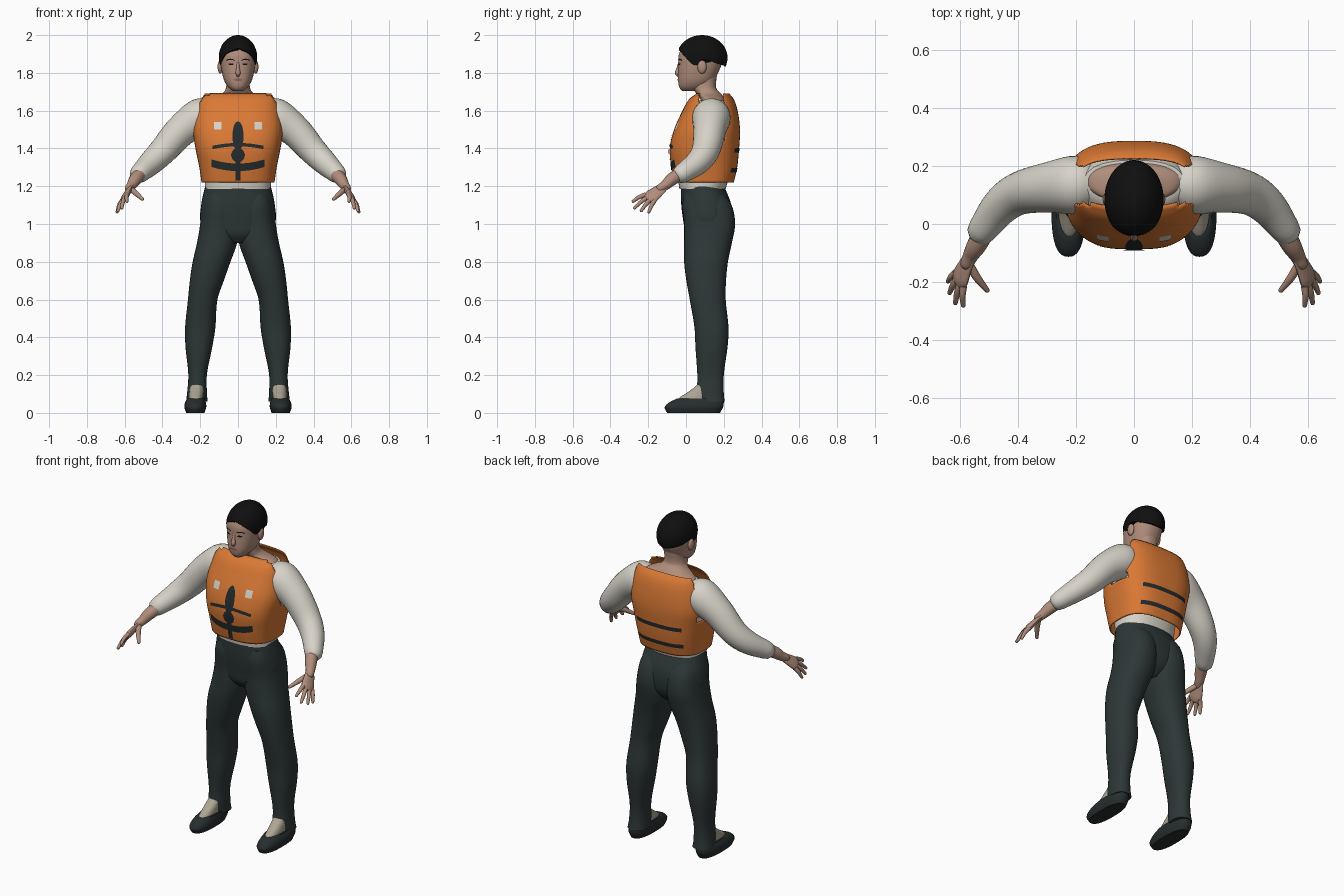
import bpy, bmesh, math
from mathutils import Vector

if "Cube" in bpy.data.objects:
    bpy.data.objects.remove(bpy.data.objects["Cube"])


def material(name, r, g, b):
    m = bpy.data.materials.new(name)
    m.use_nodes = True
    m.diffuse_color = (r, g, b, 1)
    bsdf = m.node_tree.nodes["Principled BSDF"]
    bsdf.inputs["Base Color"].default_value = (r, g, b, 1)
    bsdf.inputs["Roughness"].default_value = 0.8
    return m


SKIN = material("skin", .44, .27, .2)
SHIRT = material("off white cloth", .68, .65, .58)
ORANGE = material("orange vest", .7, .19, .035)
TROUSER = material("dark green cloth", .026, .038, .038)
STRAP = material("charcoal strap", .018, .024, .026)
HAIR = material("black hair", .005, .005, .005)
SOCK = material("beige sock", .42, .38, .3)
LIP = material("lips", .3, .14, .11)
SHOE = material("dark shoe", .02, .027, .027)


def interp(rows, t):
    """Smooth interpolation of table rows keyed by their first value."""
    i = 0
    while i < len(rows) - 2 and t > rows[i + 1][0]:
        i += 1

    def slope(j, k):
        a, b = rows[max(j - 1, 0)], rows[min(j + 1, len(rows) - 1)]
        return (b[k] - a[k]) / (b[0] - a[0])
    p, q = rows[i], rows[i + 1]
    h = q[0] - p[0]
    u = (t - p[0]) / h
    out = []
    for k in range(1, len(p)):
        s0, s1, d = slope(i, k) * h, slope(i + 1, k) * h, q[k] - p[k]
        out.append(p[k] + u * (s0 + u * (3 * d - 2 * s0 - s1 + u * (s0 + s1 - 2 * d))))
    return out


def make(name, rings, mat, side=1, closed=True, caps=True, cut=None):
    """Skin a list of point rings into a smooth mesh object."""
    bm = bmesh.new()
    grid = [[bm.verts.new((side * p[0], p[1], p[2])) for p in ring] for ring in rings]
    n = len(grid[0])
    for a, b in zip(grid, grid[1:]):
        for j in range(n if closed else n - 1):
            k = (j + 1) % n
            bm.faces.new((a[j], a[k], b[k], b[j]))
    if caps:
        bm.faces.new(grid[0])
        bm.faces.new(grid[-1])
    if cut:
        gone = [f for f in bm.faces if cut(f.calc_center_median())]
        bmesh.ops.delete(bm, geom=gone, context='FACES')
    bmesh.ops.recalc_face_normals(bm, faces=bm.faces[:])
    me = bpy.data.meshes.new(name)
    bm.to_mesh(me)
    bm.free()
    me.materials.append(mat)
    me.polygons.foreach_set("use_smooth", [True] * len(me.polygons))
    me.set_sharp_from_angle(angle=math.radians(50))
    ob = bpy.data.objects.new(name, me)
    bpy.context.collection.objects.link(ob)
    return ob


def power(v, e):
    return math.copysign(abs(v) ** e, v)


def loft(name, rows, mat, p=2.3, steps=32, n=40, **kw):
    """Stack superellipses; rows hold height, half width, front, back, centre x."""
    rings = []
    for i in range(steps + 1):
        z = rows[0][0] + (rows[-1][0] - rows[0][0]) * i / steps
        rx, yf, yb, cx = interp(rows, z)
        rings.append([(cx + rx * power(math.cos(a), 2 / p),
                       (yf + yb) / 2 + (yb - yf) / 2 * power(math.sin(a), 2 / p), z)
                      for a in (math.tau * j / n for j in range(n))])
    return make(name, rings, mat, **kw)


def central(*rows):
    return [r + (0,) for r in rows]


def tube(name, pts, mat, wide=Vector((0, 0, 1)), flat=1, n=16, side=1):
    """Round tube through points with a radius each, rounded at the end."""
    rows = [(i,) + tuple(q) for i, q in enumerate(pts)]
    end = len(rows) - 1
    rings = []
    for i in range(end * 5 + 1):
        t = i / 5
        x, y, z, r = interp(rows, t)
        ahead, behind = interp(rows, min(t + .05, end)), interp(rows, max(t - .05, 0))
        tan = (Vector(ahead[:3]) - Vector(behind[:3])).normalized()
        v = tan.cross(wide).normalized()
        u = v.cross(tan)
        rings.append([Vector((x, y, z)) + r * (u * math.cos(a) + v * flat * math.sin(a))
                      for a in (math.tau * j / n for j in range(n))])
    tip = sum(rings[-1], Vector()) / n
    for k in (.85, .5):
        push = tan * (r * flat * math.sqrt(1 - k * k))
        rings.append([tip + (q - tip) * k + push for q in rings[-1 if k > .8 else -2]])
    return make(name, rings, mat, side)


def patch(name, rows, p, mat, cx, cz, w, h, bow=0, back=False, oval=False, lift=.005):
    """Thin plate that follows a lofted surface."""
    cols = []
    for i in range(17):
        u = i / 8 - 1
        hh = h * math.sqrt(max(1 - u * u, .01)) if oval else h
        col = []
        for j in range(9):
            x, z = cx + w * u, cz + bow * u * u + hh * (j / 4 - 1)
            rx, yf, yb, _ = interp(rows, z)
            d = (yb - yf) / 2 * max(1 - abs(x / rx) ** p, 0) ** (1 / p) + lift
            col.append((x, (yf + yb) / 2 + (d if back else -d), z))
        cols.append(col)
    return make(name, cols, mat, closed=False, caps=False)


def ball(name, c, r, mat, side=1):
    rings = [[(c[0] + r[0] * math.sin(f) * math.cos(a), c[1] + r[1] * math.sin(f) * math.sin(a),
               c[2] + r[2] * math.cos(f)) for a in (math.tau * j / 16 for j in range(16))]
             for f in (.05 + 3.04 * i / 10 for i in range(11))]
    return make(name, rings, mat, side)


# Torso: shirt, neck and open vest
loft("shirt_body", central((1.185, .174, -.035, .21), (1.3, .178, -.05, .24), (1.45, .2, -.05, .26),
     (1.55, .2, -.02, .255), (1.62, .19, .03, .235), (1.655, .17, .075, .22)), SHIRT)
loft("neck", central((1.63, .18, .08, .22), (1.665, .145, .075, .205), (1.69, .085, .055, .185),
     (1.72, .064, .035, .16), (1.8, .062, .03, .165)), SKIN)
VEST = central((1.22, .19, -.06, .25), (1.3, .202, -.075, .268), (1.4, .222, -.083, .278),
               (1.5, .236, -.06, .283), (1.6, .222, -.015, .27), (1.66, .207, .02, .25),
               (1.69, .2, .06, .225))
vest = loft("vest", VEST, ORANGE, p=2.8, steps=44, n=96, caps=False,
            cut=lambda c: c.z > 1.43 and abs(c.x) > .1 and .07 < c.y < .2)
solid = vest.modifiers.new("thickness", 'SOLIDIFY')
solid.thickness = .006
solid.offset = 0

# Vest straps, buckle and tabs
patch("front_upper_strap", VEST, 2.8, STRAP, 0, 1.42, .135, .009, bow=-.015)
patch("front_lower_strap", VEST, 2.8, STRAP, 0, 1.3, .14, .02, bow=.022)
patch("centre_bar", VEST, 2.8, STRAP, 0, 1.33, .014, .1, lift=.006)
patch("centre_pod", VEST, 2.8, STRAP, 0, 1.465, .03, .078, oval=True, lift=.008)
patch("buckle", VEST, 2.8, STRAP, 0, 1.365, .036, .038, oval=True, lift=.008)
for z in (1.39, 1.285):
    patch("back_strap", VEST, 2.8, STRAP, 0, z, .15, .012, back=True)
for x in (-.108, .108):
    patch("chest_tab", VEST, 2.8, SHIRT, x, 1.52, .02, .021)

# Head, face and ears
HEAD = central((1.705, .028, -.02, .06), (1.72, .048, -.034, .1), (1.75, .069, -.041, .14),
               (1.79, .082, -.042, .165), (1.85, .092, -.04, .19), (1.9, .093, -.037, .198),
               (1.95, .077, -.01, .18), (1.98, .045, .03, .14))
loft("head", HEAD, SKIN)
tube("nose", [(0, -.034, 1.86, .006), (0, -.041, 1.825, .009), (0, -.046, 1.8, .013),
              (0, -.042, 1.788, .009)], SKIN, wide=Vector((1, 0, 0)))
patch("lips", HEAD, 2.3, LIP, 0, 1.764, .024, .008, oval=True, lift=.004)
for s, label in ((1, "left"), (-1, "right")):
    patch(label + "_eye", HEAD, 2.3, HAIR, s * .037, 1.846, .014, .005, oval=True, lift=.003)
    patch(label + "_brow", HEAD, 2.3, HAIR, s * .04, 1.872, .021, .003, bow=-.006, lift=.003)
    ball(label + "_ear", (.094, .085, 1.832), (.014, .024, .036), SKIN, s)

# Hair cap with a hairline that falls at the temples and nape
HAIRLINE = [(0, 1.932), (.7, 1.9), (1.25, 1.84), (1.6, 1.872), (2.2, 1.85), (3.15, 1.83)]
hair_rings = []
for i in range(15):
    ring = []
    for j in range(64):
        a = math.tau * j / 64
        low = interp(HAIRLINE, min(a, math.tau - a))[0]
        f = .04 + (math.acos((low - 1.88) / .12) - .04) * i / 14
        ring.append((.102 * math.sin(f) * math.sin(a), .085 - .135 * math.sin(f) * math.cos(a),
                     1.88 + .12 * math.cos(f)))
    hair_rings.append(ring)
make("hair", hair_rings, HAIR)

# Trouser seat
loft("trouser_seat", central((.9, .06, .03, .18), (.94, .14, 0, .22), (1, .195, -.012, .243),
     (1.1, .195, -.025, .24), (1.205, .173, -.027, .2)), TROUSER)

# Limbs
LEG = [(.06, .057, .075, .205, .218), (.1, .053, .06, .2, .217), (.2, .049, .06, .2, .214),
       (.35, .071, .05, .22, .207), (.45, .08, .045, .225, .2), (.6, .078, .02, .21, .187),
       (.7, .09, .002, .212, .165), (.8, .1, -.01, .222, .14), (.9, .106, -.01, .243, .111),
       (1, .1, -.01, .26, .1), (1.1, .092, -.02, .242, .095), (1.16, .08, -.01, .2, .09)]
SHOE_ROWS = [(0, .048, -.1, .18, .226), (.03, .058, -.113, .196, .226), (.055, .055, -.09, .2, .225),
             (.075, .047, -.05, .198, .222)]
SOCK_ROWS = [(.04, .04, -.07, .18, .222), (.08, .038, -.035, .17, .222), (.11, .038, .01, .16, .22),
             (.14, .036, .05, .15, .218), (.17, .034, .075, .15, .215)]
across = Vector((.42, .76, -.5)).normalized()
knuckle = Vector((.6, -.19, 1.14))
FINGERS = {"index": (-1, .588, -.28, 1.12), "middle": (-.33, .615, -.272, 1.085),
           "ring": (.33, .635, -.237, 1.07), "little": (1, .64, -.197, 1.064)}
for s, label in ((1, "left_"), (-1, "right_")):
    loft(label + "trouser_leg", LEG, TROUSER, steps=44, side=s)
    loft(label + "shoe", SHOE_ROWS, SHOE, p=2.5, steps=12, side=s)
    loft(label + "sock", SOCK_ROWS, SOCK, steps=14, side=s)
    tube(label + "sleeve", [(.12, .135, 1.6, .055), (.19, .135, 1.57, .1), (.3, .125, 1.495, .086),
         (.395, .105, 1.39, .074), (.46, .06, 1.325, .065), (.522, -.02, 1.267, .051)],
         SHIRT, n=32, side=s)
    tube(label + "forearm", [(.495, .01, 1.29, .036), (.54, -.07, 1.24, .034),
         (.562, -.108, 1.207, .027), (.575, -.135, 1.19, .023)], SKIN, n=20, side=s)
    tube(label + "palm", [(.562, -.108, 1.207, .025), (.58, -.145, 1.176, .034),
         (.596, -.182, 1.147, .041), (.602, -.198, 1.135, .036)], SKIN, across, .42, side=s)
    tube(label + "thumb", [(.57, -.135, 1.188, .015), (.54, -.185, 1.162, .014),
         (.506, -.228, 1.132, .009)], SKIN, side=s)
    for finger, (k, *tip) in FINGERS.items():
        base, tip = knuckle + across * k * .031, Vector(tip)
        mid = base.lerp(tip, .5) + Vector((.003, 0, .005))
        tube(label + finger + "_finger", [(*base, .0125), (*mid, .011), (*tip, .008)], SKIN, side=s)
